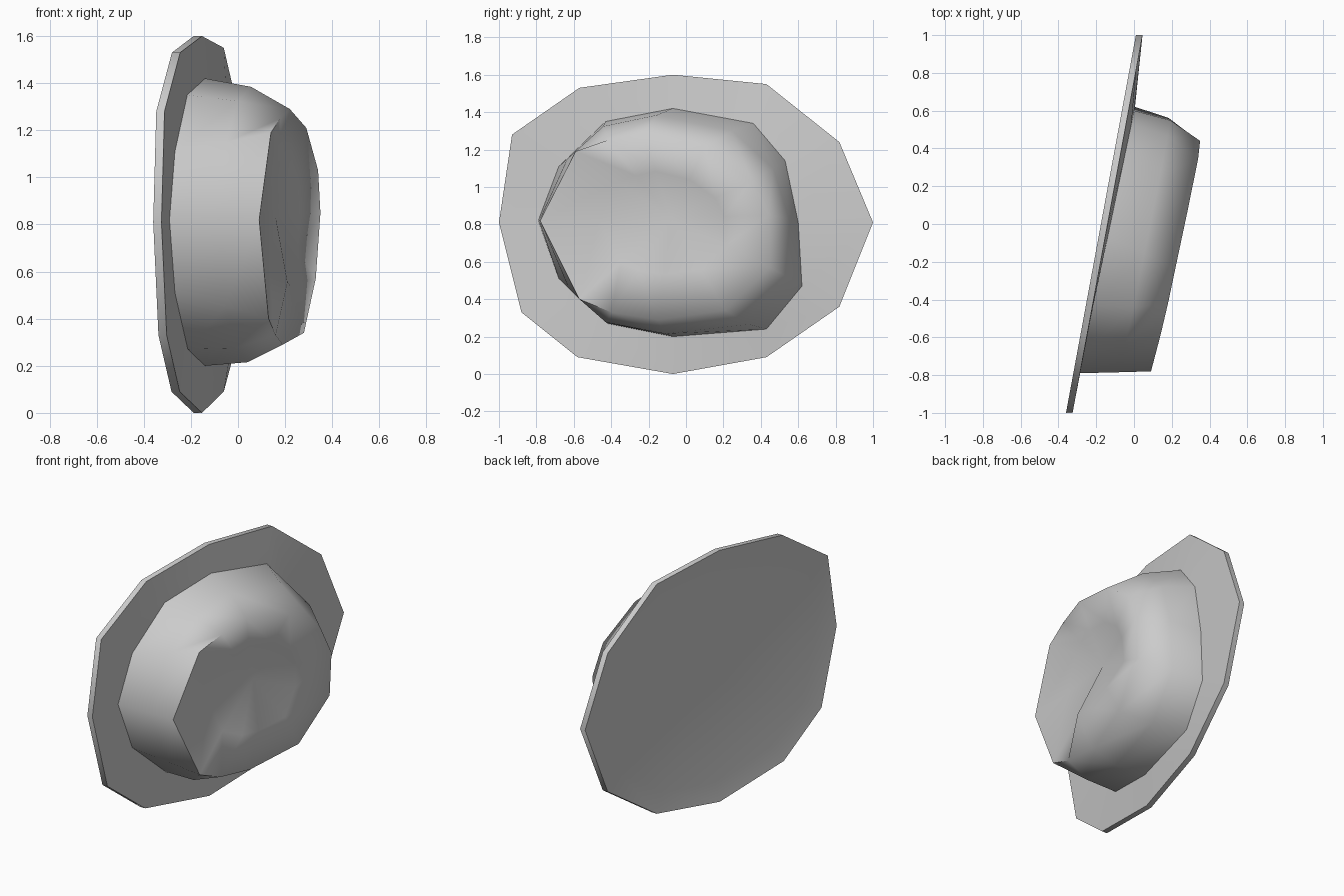
import bpy, bmesh, math
from mathutils import Vector

cube = bpy.data.objects.get("Cube")
if cube:
    bpy.data.objects.remove(cube)

felt = bpy.data.materials.new("grey_felt")
felt.use_nodes = True
felt.diffuse_color = (0.6, 0.6, 0.6, 1)
felt.node_tree.nodes["Principled BSDF"].inputs["Base Color"].default_value = (0.6, 0.6, 0.6, 1)


def bridge(bm, a, b):
    n = len(a)
    for i in range(n):
        j = (i + 1) % n
        bm.faces.new((a[i], a[j], b[j], b[i]))


def fan(bm, ring, tip):
    for i in range(len(ring)):
        bm.faces.new((ring[i], ring[(i + 1) % len(ring)], tip))


def ring_verts(bm, points):
    return [bm.verts.new(p) for p in points]


def finish(bm, name, angle):
    bmesh.ops.recalc_face_normals(bm, faces=bm.faces)
    mesh = bpy.data.meshes.new(name)
    bm.to_mesh(mesh)
    bm.free()
    mesh.materials.append(felt)
    obj = bpy.data.objects.new(name, mesh)
    bpy.context.collection.objects.link(obj)
    bpy.ops.object.select_all(action="DESELECT")
    obj.select_set(True)
    bpy.context.view_layer.objects.active = obj
    bpy.ops.object.shade_smooth_by_angle(angle=math.radians(angle))


# Outlines as (y, z), going from the front over the top
rim = [(-1, .81), (-.93, 1.28), (-.57, 1.53), (-.07, 1.6), (.43, 1.55), (.82, 1.24),
       (1, .81), (.82, .36), (.43, .09), (-.07, 0), (-.58, .09), (-.88, .33)]
base = [(-.79, .82), (-.68, 1.11), (-.43, 1.35), (-.07, 1.42), (.36, 1.34), (.53, 1.14),
        (.6, .81), (.62, .47), (.43, .24), (-.07, .2), (-.42, .27), (-.68, .51)]
# Upper edge of the crown as (x, y, z)
crest = [Vector(p) for p in (
    (.09, -.78, .82), (.14, -.59, 1.19), (.18, -.42, 1.25), (.22, -.23, 1.29),
    (.29, .1, 1.21), (.34, .35, 1.03), (.35, .44, .85), (.33, .45, .57),
    (.28, .21, .34), (.19, -.15, .29), (.16, -.4, .33), (.13, -.57, .4))]
foot = [Vector((-.125 + .21 * y, y, z)) for y, z in base]


def rim_x(y):
    return -.175 + .185 * y


# Brim: tilted plate with a shallow dished underside
bm = bmesh.new()
lower = ring_verts(bm, [(rim_x(y), y, z) for y, z in rim])
upper = ring_verts(bm, [(rim_x(y) + .035, y, z) for y, z in rim])
inner = ring_verts(bm, foot)
dish = ring_verts(bm, [(rim_x(y * .85) + .02, y * .85, .81 + (z - .81) * .85) for y, z in rim])
bridge(bm, dish, lower)
bridge(bm, lower, upper)
bridge(bm, upper, inner)
fan(bm, dish, bm.verts.new((rim_x(0) + .025, 0, .81)))
finish(bm, "brim", 50)

# Crown: bulging side wall with a pinched, dented top
bm = bmesh.new()
middle = []
for a, b in zip(foot, crest):
    p = (a + b) / 2
    out = Vector((0, p.y + .05, p.z - .81)).normalized()
    middle.append(p + out * (.03 if p.y > -.6 else 0) + Vector((.015, 0, 0)))
center = Vector((.16, -.08, .83))
dent = []
for i, p in enumerate(crest):
    q = center.lerp(p, .55)
    if i in (8, 9, 10):       # lower ridge
        q.x += .05
    elif i in (0, 1, 11):     # front pinch
        q.x -= .01
    dent.append(q)
rings = [ring_verts(bm, r) for r in (foot, middle, crest, dent)]
for a, b in zip(rings, rings[1:]):
    bridge(bm, a, b)
fan(bm, rings[-1], bm.verts.new(center))
finish(bm, "crown", 75)
